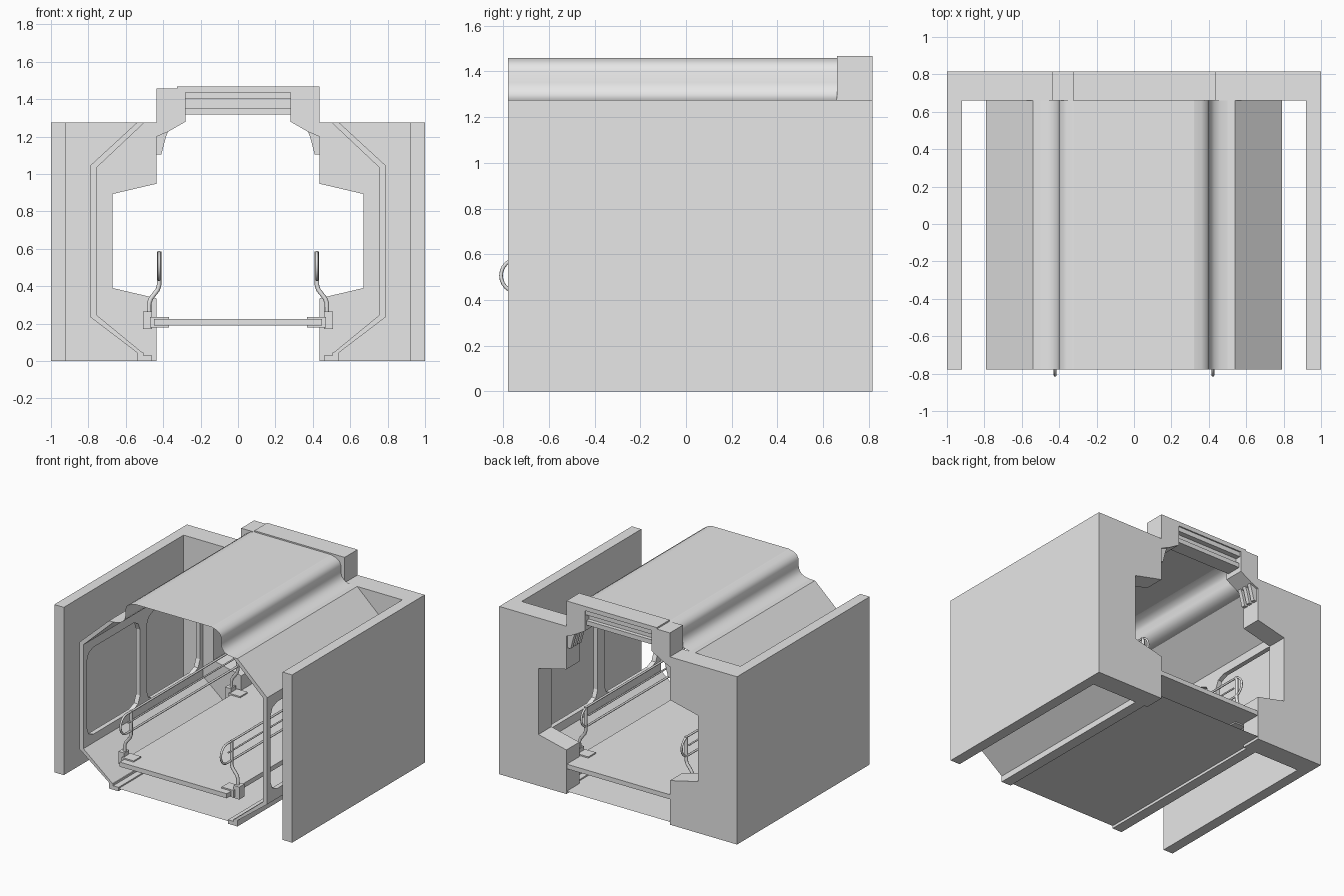
import bpy, bmesh, math

if "Cube" in bpy.data.objects:
    bpy.data.objects.remove(bpy.data.objects["Cube"])

mat = bpy.data.materials.new("light_grey")
mat.diffuse_color = (0.8, 0.8, 0.8, 1)
mat.use_nodes = True
mat.node_tree.nodes["Principled BSDF"].inputs["Base Color"].default_value = mat.diffuse_color


def add_mesh(name, bm, smooth=None):
    bmesh.ops.recalc_face_normals(bm, faces=bm.faces)
    for f in bm.faces:
        f.smooth = False
    me = bpy.data.meshes.new(name)
    bm.to_mesh(me)
    bm.free()
    me.materials.clear()
    me.materials.append(mat)
    ob = bpy.data.objects.new(name, me)
    bpy.context.collection.objects.link(ob)
    if smooth:
        bpy.ops.object.select_all(action='DESELECT')
        bpy.context.view_layer.objects.active = ob
        ob.select_set(True)
        bpy.ops.object.shade_smooth_by_angle(angle=math.radians(smooth))
    return ob


def curve_mesh(cu):
    """Evaluate a curve datablock into a bmesh and discard it."""
    ob = bpy.data.objects.new("tmp", cu)
    bpy.context.collection.objects.link(ob)
    dg = bpy.context.evaluated_depsgraph_get()
    me = bpy.data.meshes.new_from_object(ob.evaluated_get(dg))
    bm = bmesh.new()
    bm.from_mesh(me)
    bpy.data.objects.remove(ob)
    bpy.data.curves.remove(cu)
    bpy.data.meshes.remove(me)
    bmesh.ops.remove_doubles(bm, verts=bm.verts, dist=1e-5)
    return bm


def add_spline(cu, pts, closed):
    sp = cu.splines.new('POLY')
    sp.points.add(len(pts) - 1)
    for p, co in zip(sp.points, pts):
        p.co = (*co, 1) if len(co) == 3 else (*co, 0, 1)
    sp.use_cyclic_u = closed


def prism(name, loops, axis, a, b):
    """Extrude outline (first loop) with holes (other loops) along x or y."""
    cu = bpy.data.curves.new("tmp", 'CURVE')
    cu.dimensions = '2D'
    cu.fill_mode = 'BOTH'
    cu.extrude = (b - a) / 2
    for loop in loops:
        add_spline(cu, loop, True)
    bm = curve_mesh(cu)
    for v in bm.verts:
        u, h, w = v.co
        w += (a + b) / 2
        v.co = (u, w, h) if axis == 'y' else (w, u, h)
    return add_mesh(name, bm)


def tube(name, pts, r, closed=False):
    cu = bpy.data.curves.new("tmp", 'CURVE')
    cu.dimensions = '3D'
    cu.bevel_depth = r
    cu.bevel_resolution = 2
    cu.use_fill_caps = True
    add_spline(cu, pts, closed)
    return add_mesh(name, curve_mesh(cu), 50)


def box(name, x0, x1, y0, y1, z0, z1):
    return prism(name, [[(x0, z0), (x1, z0), (x1, z1), (x0, z1)]], 'y', y0, y1)


def sheet(name, prof, y0, y1, smooth=None):
    """Single-sided surface swept along y from an open (x, z) profile."""
    bm = bmesh.new()
    rows = [[bm.verts.new((x, y, z)) for x, z in prof] for y in (y0, y1)]
    for i in range(len(prof) - 1):
        bm.faces.new((rows[0][i], rows[0][i + 1], rows[1][i + 1], rows[1][i]))
    return add_mesh(name, bm, smooth)


def rounded(u0, u1, v0, v1, r, n):
    pts = []
    for cx, cy, a0 in ((u1-r, v1-r, 0), (u0+r, v1-r, 90), (u0+r, v0+r, 180), (u1-r, v0+r, 270)):
        for i in range(n + 1):
            a = math.radians(a0 + 90 * i / n)
            pts.append((cx + r * math.cos(a), cy + r * math.sin(a)))
    return pts


F, M, B = -0.778, 0.66, 0.815   # front, inner face of end frame, back

for s, side in ((-1, "left"), (1, "right")):
    def mx(pts):
        return [(s * x, z) for x, z in pts]

    # Outer wall slab and notched end frame
    box(side + "_outer_wall", min(s, s * .92), max(s, s * .92), F, M, 0, 1.275)
    prism(side + "_end_frame", [mx([(1, 0), (.435, 0), (.435, .335), (.67, .39), (.67, .893),
          (.435, .948), (.435, 1.275), (1, 1.275)])], 'y', M, B)

    # Inner wall: upper slope, lower slope, foot rail, window panel
    prism(side + "_upper_panel", [mx([(.50, 1.275), (.54, 1.275), (.79, 1.045), (.755, 1.035)])], 'y', F, M)
    prism(side + "_lower_panel", [mx([(.755, .245), (.79, .235), (.54, .045), (.505, .04)])], 'y', F, M)
    prism(side + "_foot_rail", [mx([(.54, .045), (.54, 0), (.46, 0), (.46, .03), (.505, .03),
          (.505, .045)])], 'y', F, M)
    xs = sorted((s * .755, s * .79))
    prism(side + "_window_panel", [[(F, .235), (M, .235), (M, 1.045), (F, 1.045)],
          rounded(F + .04, F + .68, .31, .97, .08, 2), rounded(F + .76, F + 1.40, .31, .97, .08, 2)], 'x', *xs)

    # Hood shoulder with hanging fins
    prism(side + "_hood_shoulder", [mx([(.28, 1.457), (.28, 1.28), (.375, 1.225), (.435, 1.2),
          (.435, 1.457)])], 'y', M, B)
    for i in range(3):
        y = M + .01 + i * .05
        prism(side + "_hood_fin", [mx([(.37, 1.235), (.385, 1.2), (.41, 1.105), (.435, 1.105),
              (.435, 1.235)])], 'y', y, y + .03)

    # Handrail: long loop with a middle bar
    x = s * .422
    loop = [(x, y, z) for y, z in rounded(-.809, .655, .434, .58, .073, 6)]
    tube(side + "_handrail_loop", loop, .008, True)
    tube(side + "_handrail_middle", [(x, -.72, .507), (x, .57, .507)], .006)

    # Handrail posts with clamps and base plates
    for y in (-.68, .6):
        tube(side + "_rail_post", [(s * .475, y, .2), (s * .475, y, .31), (s * .465, y, .335),
             (s * .43, y, .38), (s * .422, y, .405), (s * .422, y, .585)], .012)
        xs = sorted((s * .46, s * .508))
        box(side + "_post_clamp", *xs, y - .03, y + .03, .17, .265)
        xs = sorted((s * .37, s * .47))
        box(side + "_post_base", *xs, y - .045, y + .045, .18, .235)

# Floor deck and underside sheet
box("floor_deck", -.45, .45, F, B - .005, .19, .225)
sheet("bottom_sheet", [(-.47, .02), (.47, .02)], F, B - .002)

# Roof: flat top, rounded shoulders, short drop and sweep out to side ledges
cove = [(.32, 1.458), (.36, 1.447), (.39, 1.428), (.402, 1.40), (.402, 1.35), (.41, 1.318),
        (.43, 1.295), (.46, 1.281), (.50, 1.275)]
sheet("roof_top", [(-.32, 1.458), (.32, 1.458)], F, M + .01)
for s, side in ((-1, "left"), (1, "right")):
    sheet(side + "_roof_cove", [(s * x, z) for x, z in cove], F, M, 50)

# Hood beam across the end frame, stepped underneath
box("hood_cap", -.325, .435, M, B, 1.435, 1.468)
box("hood_step_upper", -.29, .29, M + .01, B - .01, 1.40, 1.437)
box("hood_step_middle", -.29, .29, M + .05, B - .05, 1.35, 1.402)
box("hood_step_lower", -.29, .29, M + .02, B - .02, 1.318, 1.352)
